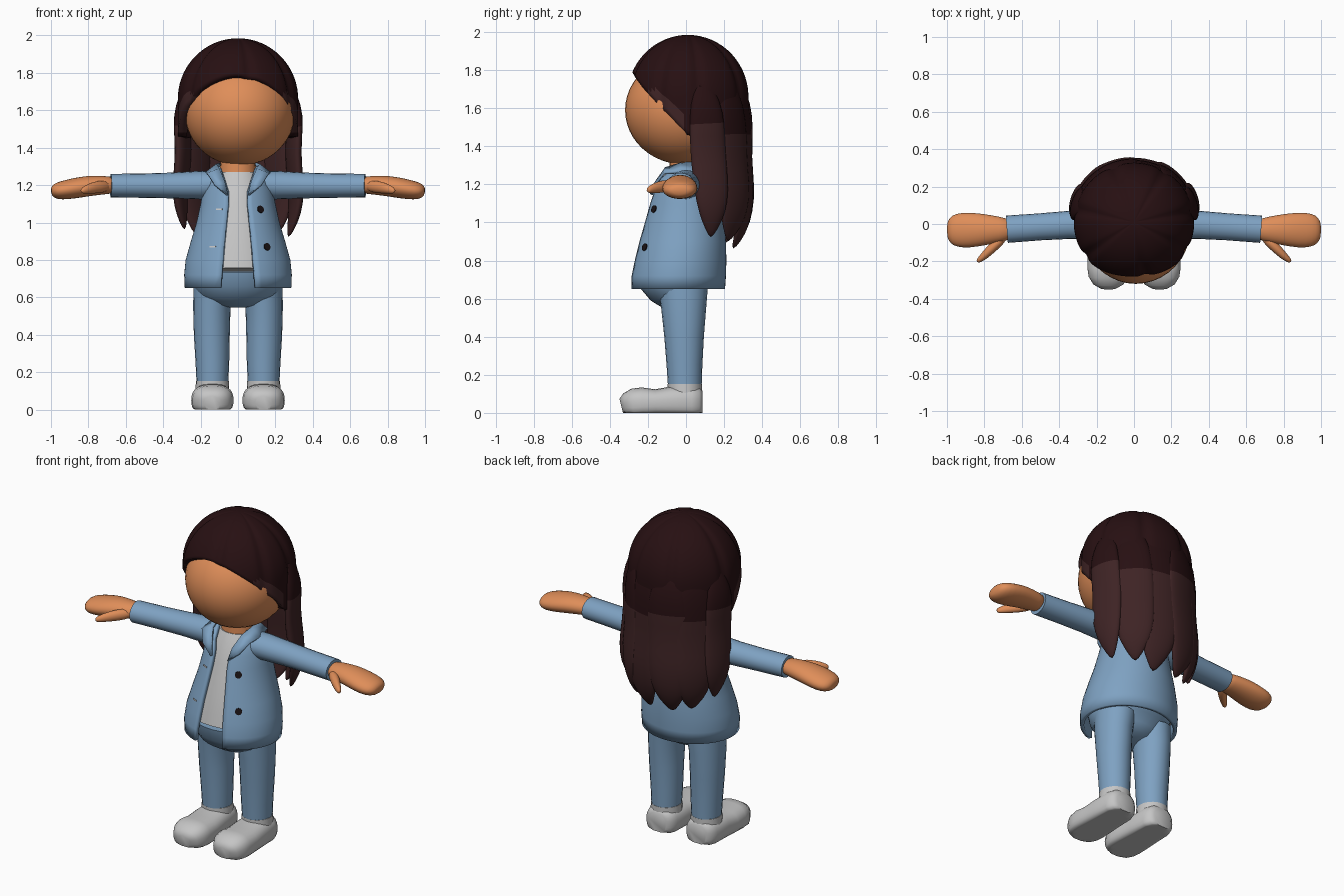
import bpy, bmesh
from math import sin, cos, pi, radians, degrees, acos, asin, exp, sqrt
from mathutils import Vector

if "Cube" in bpy.data.objects:
    bpy.data.objects.remove(bpy.data.objects["Cube"])


def material(name, r, g, b):
    m = bpy.data.materials.new(name)
    m.use_nodes = True
    m.diffuse_color = (r, g, b, 1)
    bsdf = m.node_tree.nodes["Principled BSDF"]
    bsdf.inputs["Base Color"].default_value = (r, g, b, 1)
    bsdf.inputs["Roughness"].default_value = 0.8
    return m


SKIN = material("skin", 0.74, 0.27, 0.10)
BLUE = material("denim blue", 0.21, 0.36, 0.54)
GREY = material("pale grey", 0.56, 0.56, 0.56)
DARK = material("dark hair", 0.02, 0.005, 0.006)
LIGHT = material("brown hair", 0.048, 0.017, 0.018)
BLACK = material("button black", 0.01, 0.006, 0.007)


def loft(name, rings, mats, closed=True, caps=True, rule=None, subsurf=0, solid=0, angle=40):
    """Skin a surface over a list of rings with equal point counts."""
    bm = bmesh.new()
    rows = [[bm.verts.new(p) for p in ring] for ring in rings]
    n = len(rows[0])
    for r0, r1 in zip(rows, rows[1:]):
        for i in range(n if closed else n - 1):
            j = (i + 1) % n
            bm.faces.new((r0[i], r0[j], r1[j], r1[i]))
    if caps:
        bm.faces.new(rows[0])
        bm.faces.new(rows[-1])
    bmesh.ops.remove_doubles(bm, verts=bm.verts, dist=0.0002)
    bmesh.ops.recalc_face_normals(bm, faces=bm.faces)
    if rule:
        for f in bm.faces:
            f.material_index = rule(f.calc_center_median())
    mesh = bpy.data.meshes.new(name)
    bm.to_mesh(mesh)
    bm.free()
    for m in mats:
        mesh.materials.append(m)
    ob = bpy.data.objects.new(name, mesh)
    bpy.context.collection.objects.link(ob)
    bpy.ops.object.select_all(action='DESELECT')
    ob.select_set(True)
    bpy.context.view_layer.objects.active = ob
    bpy.ops.object.shade_smooth_by_angle(angle=radians(angle))
    if solid:
        mod = ob.modifiers.new("thickness", 'SOLIDIFY')
        mod.thickness, mod.offset = solid, -1
    if subsurf:
        mod = ob.modifiers.new("smooth", 'SUBSURF')
        mod.levels = mod.render_levels = subsurf
    return ob


def tube(name, pts, ref, mats, n=20, power=2, floor=None, **kw):
    """Sweep ovals along (x, y, z, half width on ref, other half width)."""
    centres = [Vector(p[:3]) for p in pts]
    rings = []
    for i, p in enumerate(pts):
        t = (centres[min(i + 1, len(pts) - 1)] - centres[max(i - 1, 0)]).normalized()
        u = Vector(ref)
        u = (u - t * u.dot(t)).normalized()
        v = t.cross(u)
        ring = []
        for k in range(n):
            c, s = cos(2 * pi * k / n), sin(2 * pi * k / n)
            f = (abs(c) ** power + abs(s) ** power) ** (-1 / power)
            q = centres[i] + u * (c * f * p[3]) + v * (s * f * p[4])
            if floor is not None:
                q.z = max(q.z, floor)
            ring.append(q)
        rings.append(ring)
    return loft(name, rings, mats, **kw)


def lerp(table, z):
    for a, b in zip(table, table[1:]):
        if z <= b[0]:
            k = max(0, (z - a[0]) / (b[0] - a[0]))
            return [p + (q - p) * k for p, q in zip(a[1:], b[1:])]
    return table[-1][1:]


X, Y = (1, 0, 0), (0, 1, 0)

# Head and neck
bpy.ops.mesh.primitive_uv_sphere_add(segments=40, ring_count=24, radius=1, location=(0.01, -0.01, 1.59))
head = bpy.context.object
head.name = "head"
head.scale = (0.295, 0.31, 0.285)
head.data.materials.append(SKIN)
bpy.ops.object.shade_smooth()
tube("neck", [(0, 0, 1.2, .1, .09), (0, 0, 1.4, .09, .085)], X, [SKIN])

# Jacket: height, half width, front, back, half gap of the opening
JACKET = [(.65, .285, -.30, .205, .095), (.72, .288, -.298, .21, .09), (.8, .28, -.28, .212, .083),
          (.9, .252, -.255, .21, .075), (1.0, .222, -.225, .2, .065), (1.1, .2, -.195, .185, .055),
          (1.17, .188, -.172, .165, .055), (1.23, .165, -.15, .14, .075), (1.3, .115, -.1, .09, .098)]
rings = []
for z, rx, yf, yb, gap in JACKET:
    a0 = asin(gap / rx)
    steps = [a0 + (2 * pi - 2 * a0) * k / 48 for k in range(49)]
    rings.append([(rx * sin(a), (yf + yb) / 2 - (yb - yf) / 2 * cos(a), z) for a in steps])
loft("jacket", rings, [BLUE], closed=False, caps=False, solid=0.022)


def jacket_front(x, z):
    rx, yf, yb, gap = lerp(JACKET, z)
    return (yf + yb) / 2 - (yb - yf) / 2 * sqrt(1 - (x / rx) ** 2)


# Shirt and hips, fitted inside the jacket
def inner(z, d):
    rx, yf, yb, gap = lerp(JACKET, z)
    return (0, (yf + yb) / 2, z, rx - d, (yb - yf) / 2 - d)


tube("shirt", [inner(z, .03) for z in (.73, .8, .9, 1.0, 1.1, 1.2, 1.27)], X, [GREY], n=32)
tube("hips", [inner(.74, .034), (0, -.04, .68, .238, .205), (0, -.03, .63, .226, .16),
              (0, -.015, .585, .17, .115), (0, -.01, .56, .09, .08)], X, [BLUE], n=32, angle=70)

# Collar and lapels: inner and outer edge running from the front to the nape
INNER = [(.053, -.178, 1.15), (.07, -.16, 1.22), (.1, -.11, 1.29), (.115, -.03, 1.315), (.09, .06, 1.32), (0, .1, 1.32)]
OUTER = [(.057, -.19, 1.15), (.125, -.17, 1.205), (.165, -.12, 1.265), (.175, -.03, 1.27), (.135, .1, 1.26), (0, .155, 1.25)]

for s, side in ((1, "left"), (-1, "right")):
    def flip(pts):
        return [(p[0] * s, *p[1:]) for p in pts]

    loft(side + "_lapel", [flip(INNER), flip(OUTER)], [BLUE], closed=False, caps=False, solid=0.015)
    # Arms
    tube(side + "_sleeve", flip([(.08, 0, 1.205, .09, .07), (.2, 0, 1.2, .082, .076), (.35, -.005, 1.198, .075, .069),
         (.5, -.015, 1.197, .072, .065), (.68, -.028, 1.197, .073, .063)]), Y, [BLUE])
    tube(side + "_hand", flip([(.65, -.03, 1.2, .055, .045), (.72, -.03, 1.2, .07, .05), (.8, -.03, 1.196, .085, .056),
         (.88, -.033, 1.182, .096, .055), (.95, -.033, 1.17, .092, .05), (.985, -.035, 1.167, .07, .038),
         (1.0, -.035, 1.165, .035, .018)]), Y, [SKIN], subsurf=1, angle=80)
    tube(side + "_thumb", flip([(.69, -.06, 1.195, .03, .03), (.75, -.12, 1.19, .036, .028), (.8, -.17, 1.18, .026, .022),
         (.83, -.195, 1.17, .018, .014), (.838, -.203, 1.168, .008, .007)]), (0, 0, 1), [SKIN], n=12, subsurf=1, angle=80)
    # Legs
    tube(side + "_leg", flip([(.13, -.015, .66, .108, .13), (.14, -.012, .55, .1, .118), (.14, -.01, .4, .096, .104),
         (.137, -.008, .25, .09, .094), (.137, -.006, .13, .084, .088)]), X, [BLUE])
    # Shoes
    tube(side + "_shoe", flip([(.137, .087, .055, .06, .06), (.137, .07, .055, .085, .08), (.137, .03, .055, .1, .087),
         (.137, -.08, .055, .104, .083), (.137, -.16, .05, .11, .074), (.137, -.23, .05, .113, .084),
         (.137, -.28, .045, .106, .082), (.137, -.32, .04, .082, .062), (.137, -.34, .035, .045, .04)]),
         X, [GREY], power=2.6, n=28, floor=0, angle=60)
    tube(side + "_shoe_cuff", flip([(.137, -.006, .07, .092, .09), (.137, -.006, .152, .088, .09)]), X, [GREY])

# Buttons on one side, buttonholes on the other
for label, x, z in (("upper", .12, 1.07), ("lower", .155, .87)):
    def surface(px, pz):
        return Vector((px, jacket_front(px, pz), pz))

    for s, part in ((1, "button"), (-1, "buttonhole")):
        px = x * s if s > 0 else -x + .02
        p = surface(px, z)
        normal = (surface(px + .01, z) - p).cross(surface(px, z + .01) - p).normalized()
        if s > 0:
            bpy.ops.mesh.primitive_cylinder_add(vertices=16, radius=.02, depth=.009, location=p)
        else:
            bpy.ops.mesh.primitive_cube_add(size=1, location=p)
            bpy.context.object.scale = (.036, .007, .008)
        ob = bpy.context.object
        ob.name = label + "_" + part
        ob.rotation_euler = normal.to_track_quat('Z', 'Y').to_euler()
        ob.data.materials.append(BLACK if s > 0 else GREY)


# Hair cap, swept open around the face and grooved between the locks
def hem(a):
    return 1.79 - .33 * (1 - max(0, cos(a)))


def groove(a):
    seams = (12, 62, 100, 150, 200, 258, 305)
    return max(exp(-((degrees(a) % 360 - g) / 5) ** 2) for g in seams)


ROWS, COLS = 22, 96
rings = []
for r in range(ROWS + 1):
    ring = []
    for c in range(COLS):
        a = 2 * pi * c / COLS
        phi = acos((hem(a) - 1.66) / .325) * r / ROWS
        wide = (sin(phi) if phi < pi / 2 else 1) * (1 - .04 * groove(a) * min(1, phi))
        lift = .325 * cos(phi) - .012 * groove(a) * sin(phi)
        ring.append((.322 * wide * sin(a), .01 - .318 * wide * cos(a), 1.66 + lift))
    rings.append(ring)


def fringe(p):
    a = abs(degrees(Vector((0, -1)).angle_signed(Vector((p.x, p.y - .01)), 0)))
    return int(30 < a < 88 and p.z < min(1.69, hem(radians(a)) + .085))


loft("hair_cap", rings, [DARK, LIGHT], caps=False, rule=fringe, solid=.05, angle=60)

# Long locks: azimuth from the front, tip height, half width, radius factor, colour break, drift
SWEEP = [(.85, .24), (.95, .29), (1.1, .315), (1.2, .312), (1.37, .288), (1.5, .302), (1.6, .3), (1.74, .265)]
LOCKS = [(106, .92, .1, 1.07, 1.53, 8), (137, .9, .12, 1.03, 1.46, 3), (166, .86, .13, 1.0, 1.46, -2),
         (196, .87, .13, 1.02, 1.5, 3), (226, .89, .12, 1.03, 1.46, -3), (253, .96, .1, 1.06, 1.53, -6)]
for i, (az, tip, width, k, cut, drift) in enumerate(LOCKS):
    shape = [(1.74, .5, .5), (1.62, .85, .9)]
    shape += [(cut + (tip - cut) * t, w, d) for t, w, d in
              ((0, 1, 1), (.25, 1, 1), (.5, 1, 1), (.7, .9, .9), (.86, .58, .7), (1, .08, .2))]
    pts = []
    for z, w, d in shape:
        a = radians(az + drift * (1.74 - z) / .8)
        rad = lerp(SWEEP, z)[0] * k
        pts.append((rad * sin(a), .01 - rad * cos(a), z, width * w, .038 * d))
    a = radians(az)
    tube("hair_lock_%d" % (i + 1), pts, (cos(a), sin(a), 0), [DARK, LIGHT], n=12,
         rule=lambda p, cut=cut: int(p.z < cut), subsurf=1, angle=80)
